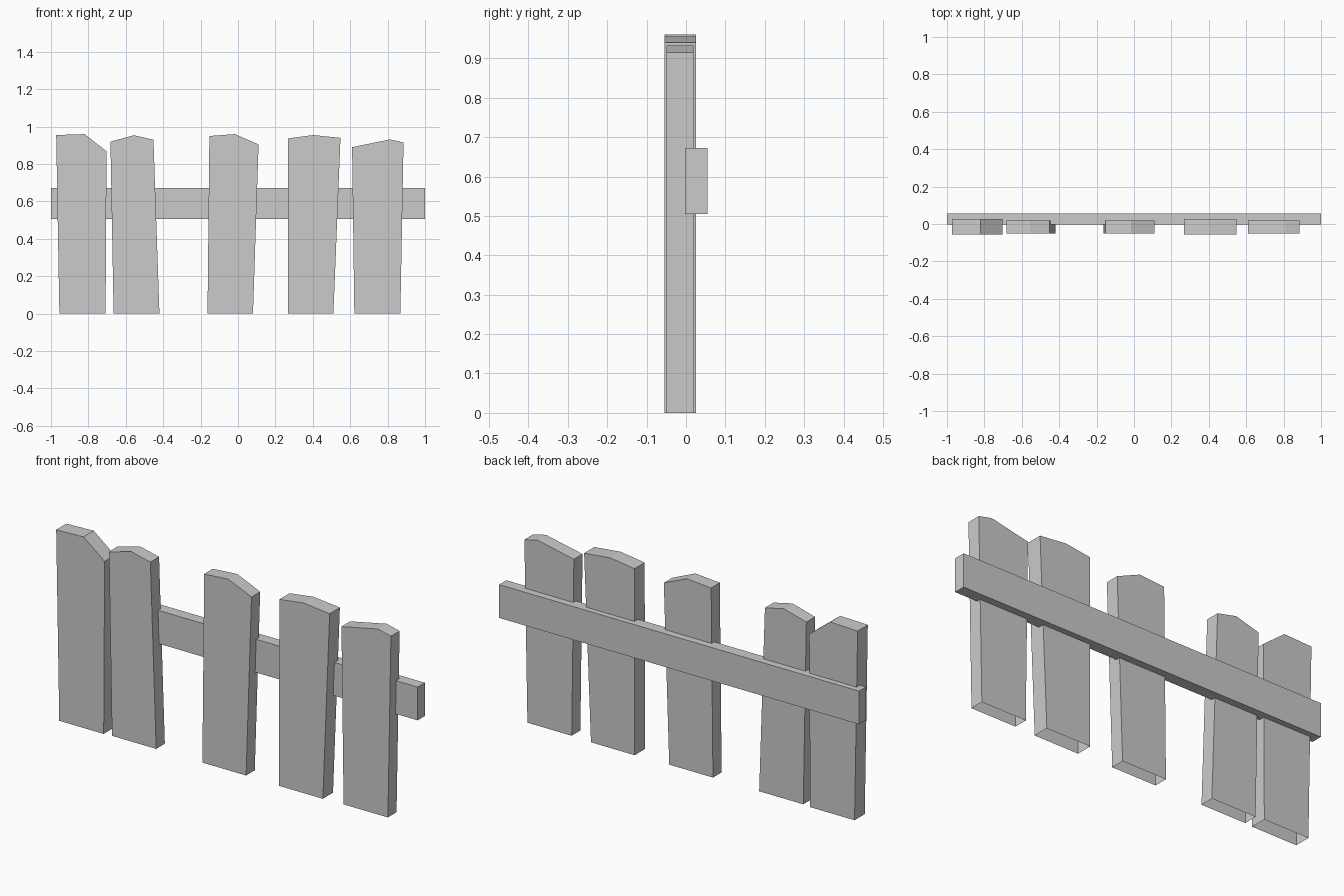
import bpy
import bmesh

cube = bpy.data.objects.get("Cube")
if cube:
    bpy.data.objects.remove(cube, do_unlink=True)

# One plain grey for the whole fence
grey = bpy.data.materials.new("plain_grey")
grey.use_nodes = True
colour = (0.6, 0.6, 0.6, 1.0)
grey.diffuse_color = colour
grey.node_tree.nodes["Principled BSDF"].inputs["Base Color"].default_value = colour


def board(name, profile, front, back, open_bottom=False):
    """Extrude an x-z outline from y = front to y = back."""
    bm = bmesh.new()
    face = bm.faces.new([bm.verts.new((x, front, z)) for x, z in profile])
    result = bmesh.ops.extrude_face_region(bm, geom=[face], use_keep_orig=True)
    moved = [v for v in result["geom"] if isinstance(v, bmesh.types.BMVert)]
    bmesh.ops.translate(bm, verts=moved, vec=(0, back - front, 0))
    bmesh.ops.recalc_face_normals(bm, faces=bm.faces[:])
    if open_bottom:
        under = [f for f in bm.faces if all(v.co.z < 0.001 for v in f.verts)]
        bmesh.ops.delete(bm, geom=under, context="FACES_ONLY")
    mesh = bpy.data.meshes.new(name)
    bm.to_mesh(mesh)
    bm.free()
    mesh.materials.append(grey)
    obj = bpy.data.objects.new(name, mesh)
    bpy.context.collection.objects.link(obj)


# Pickets: bottom left x, bottom right x, three top points, thick or thin
pickets = [
    (-0.955, -0.708, [(-0.703, 0.868), (-0.82, 0.96), (-0.972, 0.955)], True),
    (-0.665, -0.42, [(-0.452, 0.93), (-0.557, 0.954), (-0.682, 0.92)], False),
    (-0.163, 0.08, [(0.11, 0.905), (-0.017, 0.96), (-0.153, 0.95)], False),
    (0.267, 0.51, [(0.548, 0.94), (0.402, 0.955), (0.268, 0.937)], True),
    (0.622, 0.868, [(0.885, 0.915), (0.813, 0.932), (0.61, 0.89)], False),
]
for i, (left, right, top, thick) in enumerate(pickets, 1):
    front, back = (-0.055, 0.026) if thick else (-0.05, 0.019)
    board(f"picket_{i}", [(left, 0), (right, 0)] + top, front, back, open_bottom=True)

# Rail across the back
board("rail", [(-1, 0.505), (1, 0.505), (1, 0.672), (-1, 0.672)], -0.002, 0.055)
